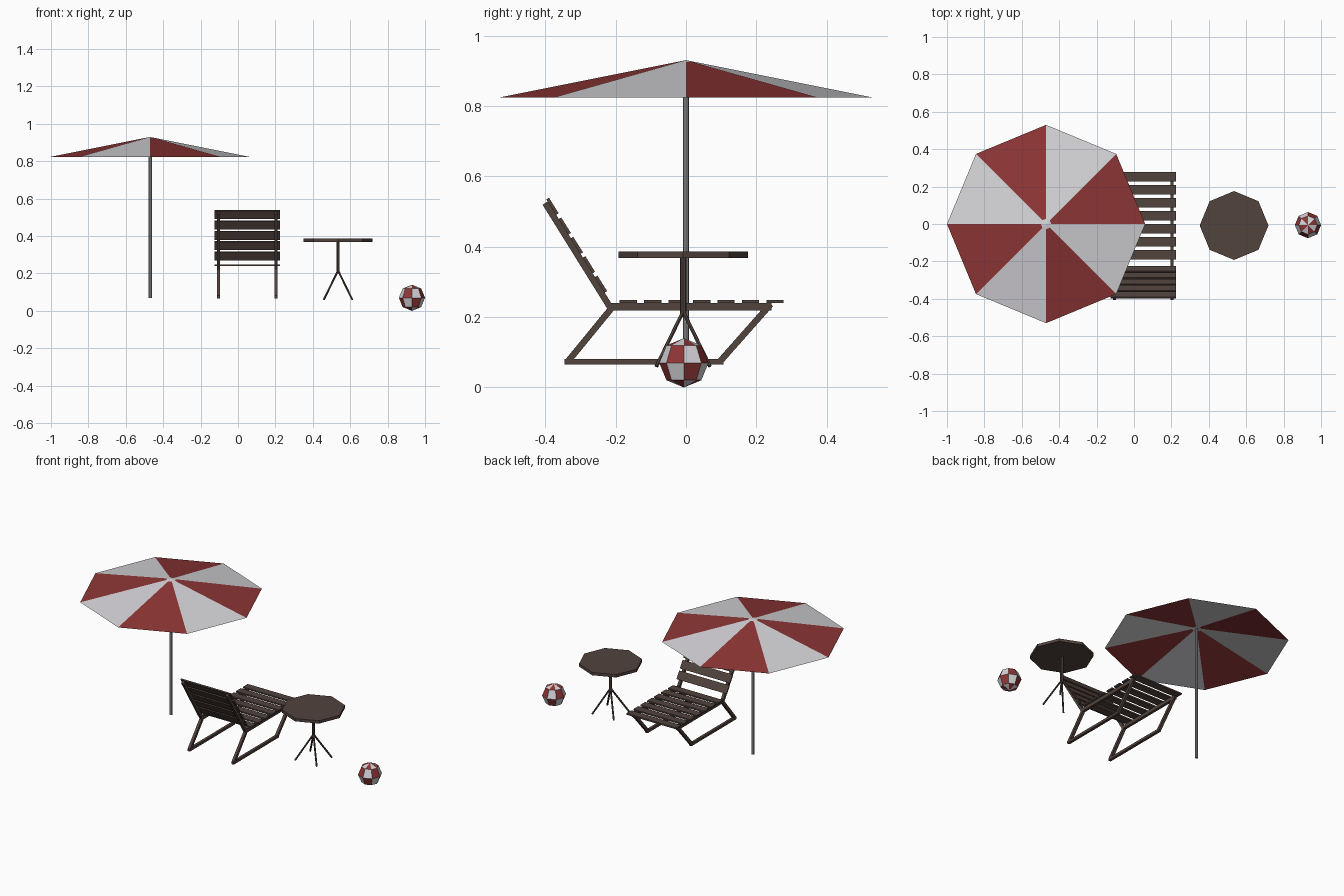
import bpy, bmesh, math
from mathutils import Vector, Matrix

if "Cube" in bpy.data.objects:
    bpy.data.objects.remove(bpy.data.objects["Cube"])


def material(name, rgb):
    m = bpy.data.materials.new(name)
    m.diffuse_color = (*rgb, 1)
    m.use_nodes = True
    m.node_tree.nodes["Principled BSDF"].inputs["Base Color"].default_value = m.diffuse_color
    return m


RED = material("red", (0.27, 0.036, 0.036))
WHITE = material("white", (0.66, 0.65, 0.68))
WOOD = material("dark wood", (0.084, 0.056, 0.047))
METAL = material("grey metal", (0.32, 0.32, 0.34))


def finish(bm, name, *mats):
    me = bpy.data.meshes.new(name)
    bm.to_mesh(me)
    bm.free()
    for m in mats:
        me.materials.append(m)
    ob = bpy.data.objects.new(name, me)
    bpy.context.collection.objects.link(ob)
    return ob


def add_box(bm, centre, size, rot_x=0.0):
    mat = Matrix.Translation(centre) @ Matrix.Rotation(rot_x, 4, 'X') @ Matrix.Diagonal((*size, 1))
    bmesh.ops.create_cube(bm, size=1, matrix=mat)


def add_bar(bm, x, a, b, width, thick):
    """Rectangular bar between two (y, z) points."""
    a, b = Vector(a), Vector(b)
    d, c = b - a, (a + b) / 2
    add_box(bm, (x, c.x, c.y), (width, d.length, thick), math.atan2(d.y, d.x))


def add_rod(bm, a, b, radius, sides=8):
    a, b = Vector(a), Vector(b)
    d = b - a
    mat = Matrix.Translation((a + b) / 2) @ d.to_track_quat('Z', 'Y').to_matrix().to_4x4()
    bmesh.ops.create_cone(bm, cap_ends=True, segments=sides, radius1=radius,
                          radius2=radius, depth=d.length, matrix=mat)


# Parasol canopy: eight striped panels with a small white centre
UX, UR, RIM_Z, TOP_Z, HUB = -0.47, 0.53, 0.824, 0.93, 0.028
bm = bmesh.new()
apex = bm.verts.new((UX, 0, TOP_Z))


def ring(r):
    z = TOP_Z + (RIM_Z - TOP_Z) * r / UR
    return [bm.verts.new((UX + r * math.cos(i * math.pi / 4), r * math.sin(i * math.pi / 4), z))
            for i in range(8)]


inner, outer = ring(HUB), ring(UR)
for i in range(8):
    j = (i + 1) % 8
    bm.faces.new((apex, inner[i], inner[j])).material_index = 1
    bm.faces.new((inner[i], outer[i], outer[j], inner[j])).material_index = i % 2
finish(bm, "parasol_canopy", RED, WHITE)

# Parasol pole
bm = bmesh.new()
add_rod(bm, (UX, 0, 0.07), (UX, 0, 0.922), 0.009)
finish(bm, "parasol_pole", METAL)

# Lounger side frames
CX = 0.049
bm = bmesh.new()
for x in (-0.105, 0.203):
    add_bar(bm, x, (-0.345, 0.073), (0.107, 0.073), 0.017, 0.016)
    add_bar(bm, x, (-0.338, 0.071), (-0.211, 0.226), 0.017, 0.018)
    add_bar(bm, x, (0.094, 0.071), (0.241, 0.237), 0.017, 0.018)
    add_bar(bm, x, (-0.222, 0.229), (0.243, 0.229), 0.017, 0.022)
    add_bar(bm, x, (-0.212, 0.222), (-0.400, 0.524), 0.017, 0.018)
finish(bm, "lounger_frame", WOOD)

# Seat slats
bm = bmesh.new()
for i in range(7):
    add_box(bm, (CX, -0.164 + i * 0.0695, 0.2445), (0.35, 0.049, 0.009))
finish(bm, "seat_slats", WOOD)

# Backrest slats, lying on the seat side of the back rails
bm = bmesh.new()
low, high = Vector((-0.212, 0.222)), Vector((-0.400, 0.524))
d = (high - low).normalized()
normal = Vector((d.y, -d.x))
for z in (0.287, 0.342, 0.397, 0.452, 0.508):
    c = low + d * ((z - low.y) / d.y) + normal * 0.0125
    add_bar(bm, CX, c - d * 0.026, c + d * 0.026, 0.35, 0.009)
finish(bm, "backrest_slats", WOOD)

# Side table: octagonal top, stem and four splayed feet
TX, TY = 0.535, -0.008
bm = bmesh.new()
add_rod(bm, (TX, TY, 0.368), (TX, TY, 0.386), 0.184)
finish(bm, "table_top", WOOD)
bm = bmesh.new()
add_rod(bm, (TX, TY, 0.20), (TX, TY, 0.37), 0.009)
for sx in (-1, 1):
    for sy in (-1, 1):
        add_rod(bm, (TX + sx * 0.003, TY + sy * 0.003, 0.21),
                (TX + sx * 0.076, TY + sy * 0.076, 0.06), 0.0055, 6)
finish(bm, "table_legs", WOOD)

# Beach ball: checkered low-poly sphere
bm = bmesh.new()
bmesh.ops.create_uvsphere(bm, u_segments=8, v_segments=4, radius=0.07)
for f in bm.faces:
    c = f.calc_center_median()
    col = math.floor(math.atan2(c.y, c.x) / (math.pi / 4))
    lat = math.asin(max(-1, min(1, c.z / c.length)))
    f.material_index = (col + math.floor(lat / (math.pi / 4)) + 1) % 2
ball = finish(bm, "beach_ball", RED, WHITE)
ball.location = (0.93, -0.006, 0.07)
